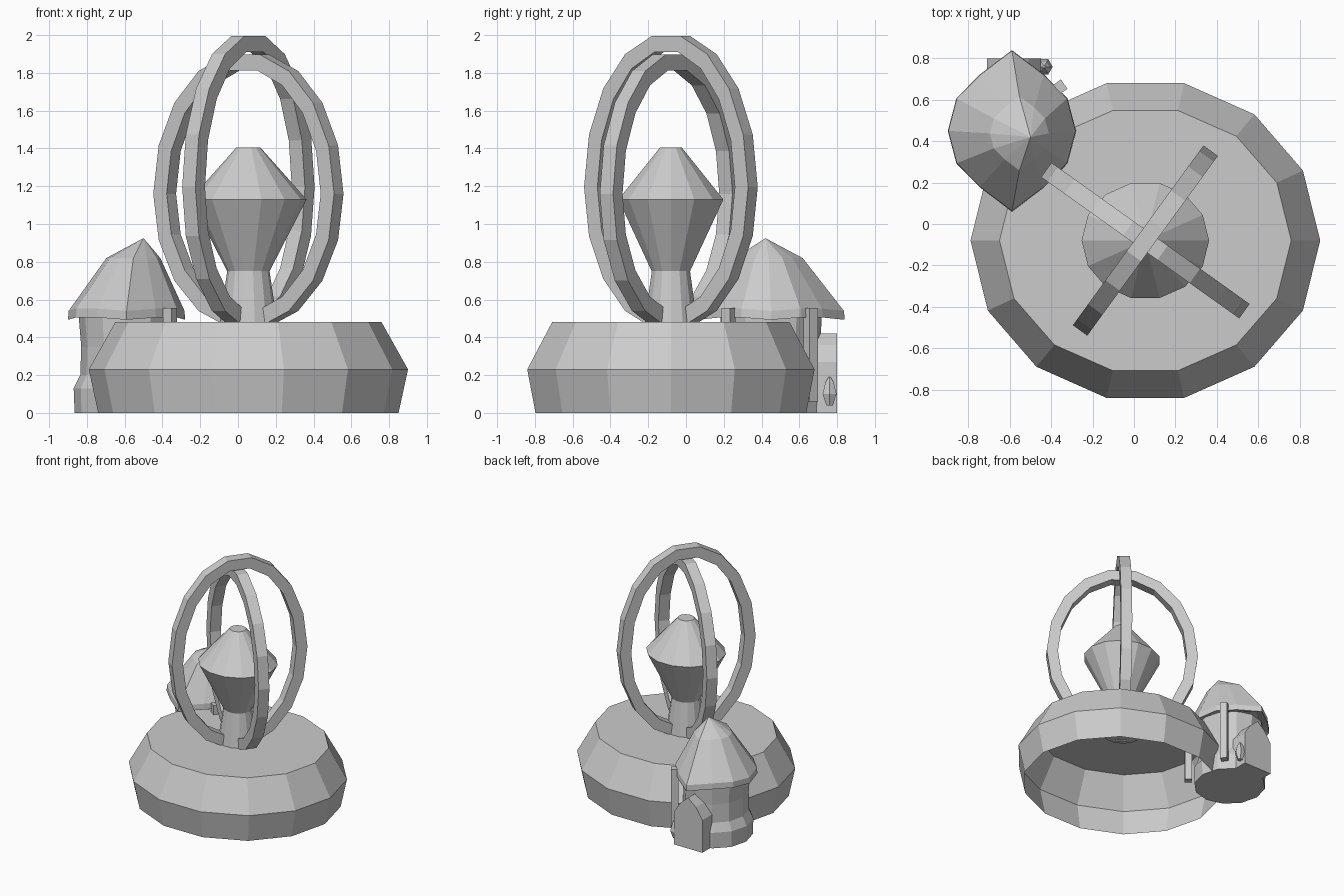
import bpy, bmesh
from math import sin, cos, radians, tau
from mathutils import Matrix, Vector

cube = bpy.data.objects.get("Cube")
if cube:
    bpy.data.objects.remove(cube)

stone = bpy.data.materials.new("stone_grey")
stone.use_nodes = True
GREY = (0.6, 0.6, 0.6, 1)
stone.diffuse_color = GREY
stone.node_tree.nodes["Principled BSDF"].inputs["Base Color"].default_value = GREY

CX, CY = 0.055, -0.08      # centre of the fountain
HX, HY = -0.59, 0.45       # centre of the hut


def finish(name, bm, recalc=True):
    if recalc:
        bmesh.ops.recalc_face_normals(bm, faces=bm.faces)
    mesh = bpy.data.meshes.new(name)
    bm.to_mesh(mesh)
    bm.free()
    mesh.materials.append(stone)
    obj = bpy.data.objects.new(name, mesh)
    bpy.context.collection.objects.link(obj)
    return obj


def bridge(bm, a, b):
    for i in range(len(a)):
        j = (i + 1) % len(a)
        bm.faces.new((a[i], a[j], b[j], b[i]))


def lathe(name, profile, sides, centre, bottom=True, top=True):
    """Stack of elliptical rings; each profile entry is (z, radius x, radius y)."""
    bm = bmesh.new()
    rings = []
    for z, rx, ry in profile:
        rings.append([bm.verts.new((centre[0] + rx * cos(tau * i / sides),
                                    centre[1] + ry * sin(tau * i / sides), z))
                      for i in range(sides)])
    for a, b in zip(rings, rings[1:]):
        bridge(bm, a, b)
    if bottom:
        bm.faces.new(rings[0][::-1])
    if top:
        bm.faces.new(rings[-1])
    return finish(name, bm, recalc=bottom and top)


def box(name, centre, size, turn=0):
    bm = bmesh.new()
    bmesh.ops.create_cube(bm, size=1, matrix=Matrix.Translation(centre)
                          @ Matrix.Rotation(radians(turn), 4, 'Z')
                          @ Matrix.Diagonal((*size, 1)))
    return finish(name, bm)


def hoop(name, turn, radius, mid, up, down, thick=0.087, half=0.043, sides=18):
    """Upright oval band, open at the bottom where it meets the column."""
    bm = bmesh.new()
    along = Vector((cos(radians(turn)), sin(radians(turn)), 0))
    across = Vector((-along.y, along.x, 0)) * half
    sections = []
    for i in range(sides):
        a = tau * (i + 0.5) / sides      # measured from the bottom
        h = down if cos(a) > 0 else up
        section = []
        for inset, side in ((0, -1), (0, 1), (thick, 1), (thick, -1)):
            p = (Vector((CX, CY, mid - (h - inset) * cos(a)))
                 + along * (radius - inset) * sin(a) + across * side)
            section.append(bm.verts.new(p))
        sections.append(section)
    for a, b in zip(sections, sections[1:]):
        bridge(bm, a, b)
    bm.faces.new(sections[0][::-1])
    bm.faces.new(sections[-1])
    return finish(name, bm)


# Fountain basin, hollow underneath
lathe("basin", [(0, 0.795, 0.735), (0.23, 0.845, 0.78), (0.48, 0.705, 0.645)],
      14, (CX, CY), bottom=False)

# Column and faceted head
lathe("column", [(0.46, 0.155, 0.145), (0.75, 0.112, 0.104), (1.13, 0.308, 0.285),
                 (1.405, 0.064, 0.059)], 14, (CX, CY))

# Crossing hoops
hoop("wide_hoop", -35.5, 0.588, 1.16, 0.75, 0.716)
hoop("tall_hoop", 54, 0.537, 1.195, 0.813, 0.756)

# Hut walls with a thicker foot
lathe("hut_wall", [(0, 0.275, 0.28), (0.13, 0.28, 0.285), (0.2, 0.245, 0.26),
                   (0.35, 0.24, 0.26), (0.53, 0.255, 0.27)], 12, (HX, HY))

# Hut roof: leaning cone with pointed front and back eaves
bm = bmesh.new()
rings = []
for z, scale, lean, drop in ((0.52, 0.8, 0, 0), (0.505, 1, 0, 0.012), (0.552, 0.99, 0, 0.012),
                             (0.82, 0.46, 0.4, 0)):
    ring = []
    for i in range(12):
        a = tau * i / 12
        ry = 0.39 if i in (3, 9) else 0.315
        ring.append(bm.verts.new((HX + 0.31 * scale * cos(a) + 0.09 * lean,
                                  HY + ry * scale * sin(a) - 0.03 * lean,
                                  z - drop * (i % 3 == 0))))
    rings.append(ring)
for a, b in zip(rings, rings[1:]):
    bridge(bm, a, b)
apex = bm.verts.new((-0.5, 0.42, 0.925))
for i in range(12):
    bm.faces.new((rings[-1][i], rings[-1][(i + 1) % 12], apex))
bm.faces.new(rings[0][::-1])
finish("hut_roof", bm)

# Posts under the eaves
for name, y, low, turn in (("back_post", 0.66, 0.06, 35), ("front_post", 0.225, 0.06, -35)):
    box(name, (-0.36, y, (low + 0.555) / 2), (0.055, 0.055, 0.555 - low), turn)

# Pointed doorway on the back of the hut
bm = bmesh.new()
outline = [(-0.13, 0), (0.13, 0), (0.13, 0.27), (0.07, 0.36), (0, 0.42), (-0.07, 0.36), (-0.13, 0.27)]
back, front = ([bm.verts.new((HX + 0.01 + x, y, z)) for x, z in outline] for y in (0.66, 0.8))
bridge(bm, back, front)
bm.faces.new(back)
bm.faces.new(front)
finish("doorway", bm)

# Lantern beside the doorway
lathe("lantern", [(0.04, 0.02, 0.02), (0.1, 0.042, 0.042), (0.16, 0.026, 0.026),
                  (0.19, 0.006, 0.006)], 6, (-0.435, 0.76))
box("lantern_bracket", (-0.455, 0.75, 0.12), (0.05, 0.02, 0.02))
